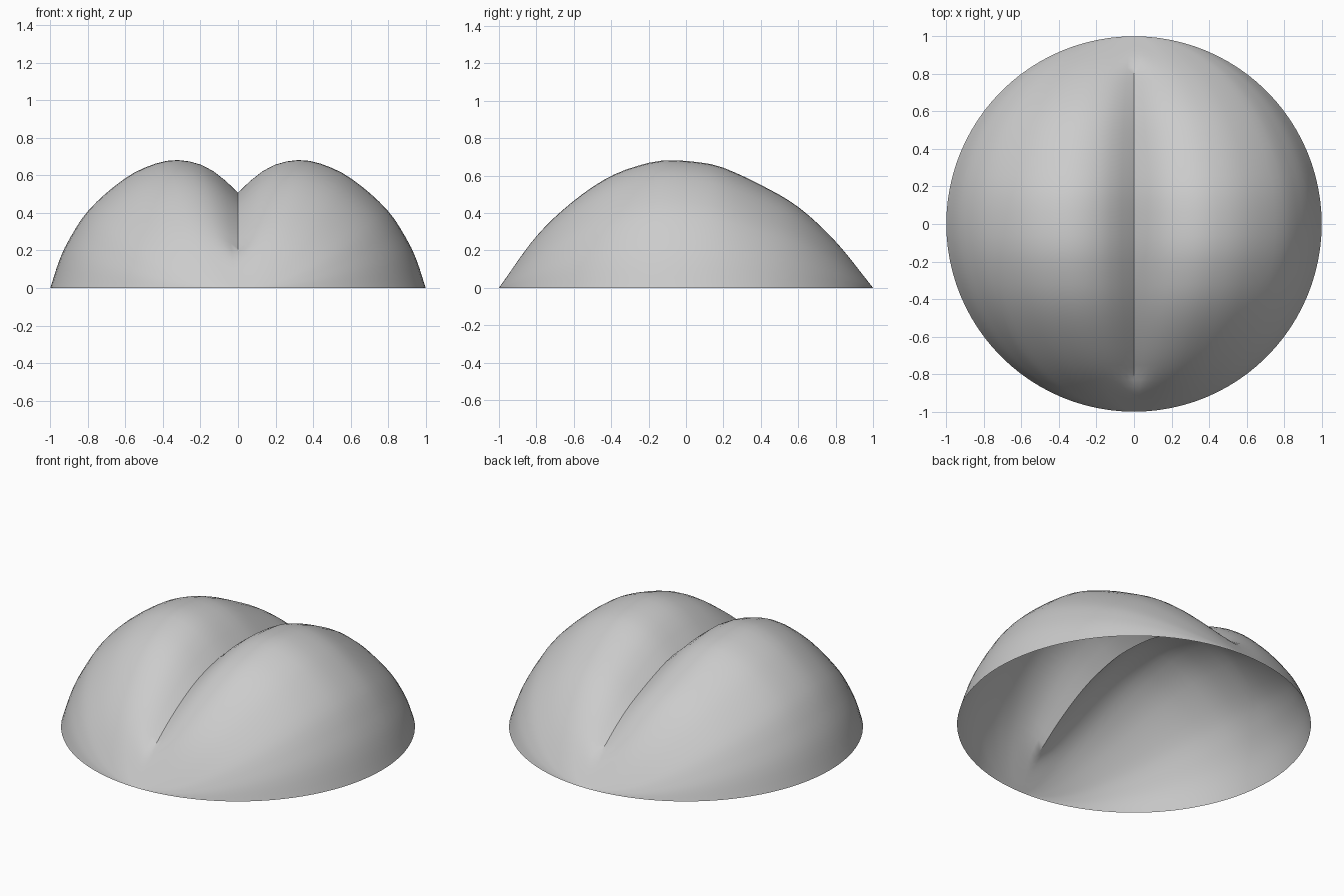
import bpy, bmesh, math

if "Cube" in bpy.data.objects:
    bpy.data.objects.remove(bpy.data.objects["Cube"])

# Height of the crest along y, and relative height across each half width
CREST = [(-1, 0), (-.8, .275), (-.6, .465), (-.4, .598), (-.2, .668), (-.08, .682),
         (.1, .667), (.2, .642), (.4, .55), (.6, .432), (.8, .247), (1, 0)]
LOBE = [(0, .745), (.1, .88), (.2, .965), (.33, 1), (.45, .967), (.6, .86),
        (.8, .605), (.9, .38), (.95, .225), (1, 0)]


def curve(pts, t):
    """Smooth interpolation through the profile points."""
    n = len(pts)
    i = 0
    while i < n - 2 and t > pts[i + 1][0]:
        i += 1

    def slope(k):
        a, b = pts[max(k - 1, 0)], pts[min(k + 1, n - 1)]
        return (b[1] - a[1]) / (b[0] - a[0])
    (x0, y0), (x1, y1) = pts[i], pts[i + 1]
    h = x1 - x0
    s = (t - x0) / h
    return ((2*s**3 - 3*s**2 + 1) * y0 + (s**3 - 2*s**2 + s) * h * slope(i)
            + (3*s**2 - 2*s**3) * y1 + (s**3 - s**2) * h * slope(i + 1))


def height(u, y):
    # The groove fades out close to the front and back tips
    t = min(max((abs(y) - .78) / .22, 0), 1)
    t = t * t * (3 - 2 * t)
    if u < .33:
        u += t * (.33 - u)
    return max(curve(CREST, y) * curve(LOBE, u), 0)


# Half of the open shell, swept from front tip to back tip
ROWS, COLS = 48, 24
bm = bmesh.new()
front = bm.verts.new((0, -1, 0))
back = bm.verts.new((0, 1, 0))
rows = []
for r in range(1, ROWS):
    y = -math.cos(math.pi * r / ROWS)
    w = math.sqrt(1 - y * y)
    us = [math.sin(math.pi / 2 * c / COLS) for c in range(COLS + 1)]
    us[-1] = 1.0
    rows.append([bm.verts.new((w * u, y, height(u, y) if u < 1 else 0)) for u in us])
for c in range(COLS):
    bm.faces.new((front, rows[0][c + 1], rows[0][c]))
    bm.faces.new((back, rows[-1][c], rows[-1][c + 1]))
    for a, b in zip(rows, rows[1:]):
        bm.faces.new((a[c], a[c + 1], b[c + 1], b[c]))
mesh = bpy.data.meshes.new("lobed_shell")
bm.to_mesh(mesh)
bm.free()
shell = bpy.data.objects.new("lobed_shell", mesh)
bpy.context.collection.objects.link(shell)

# Mirror into two lobes that meet in a sharp groove
mirror = shell.modifiers.new("mirror", 'MIRROR')
mirror.use_axis[0] = True
mirror.merge_threshold = 0.0005
bpy.context.view_layer.objects.active = shell
shell.select_set(True)
bpy.ops.object.modifier_apply(modifier="mirror")
bpy.ops.object.shade_smooth_by_angle(angle=math.radians(40))

grey = bpy.data.materials.new("light_grey")
grey.diffuse_color = (.6, .6, .6, 1)
grey.use_nodes = True
grey.node_tree.nodes["Principled BSDF"].inputs["Base Color"].default_value = grey.diffuse_color
mesh.materials.append(grey)
